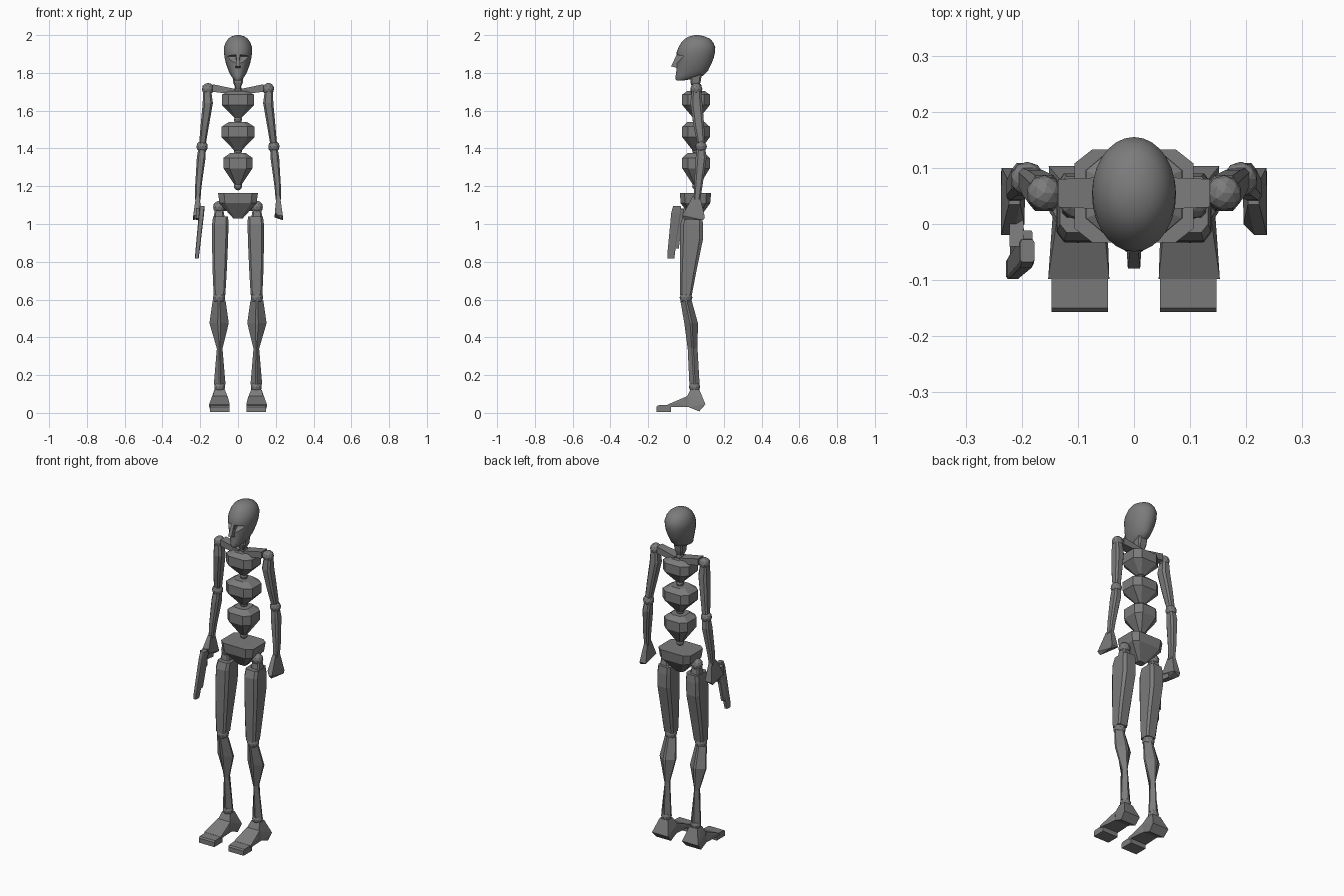
import bpy, bmesh, math

mat = bpy.data.materials.new("dark_grey")
mat.diffuse_color = (0.2, 0.2, 0.2, 1)


def finish(name, bm):
    bmesh.ops.remove_doubles(bm, verts=bm.verts, dist=1e-5)
    bmesh.ops.recalc_face_normals(bm, faces=bm.faces)
    me = bpy.data.meshes.new(name)
    bm.to_mesh(me)
    bm.free()
    me.materials.append(mat)
    ob = bpy.data.objects.new(name, me)
    bpy.context.collection.objects.link(ob)
    return ob


def skin(name, loops):
    bm = bmesh.new()
    vs = [[bm.verts.new(p) for p in loop] for loop in loops]
    n = len(vs[0])
    for a, b in zip(vs, vs[1:]):
        for i in range(n):
            j = (i + 1) % n
            bm.faces.new((a[i], a[j], b[j], b[i]))
    bm.faces.new(vs[0])
    bm.faces.new(vs[-1])
    return finish(name, bm)


def loft(name, rings, c=0.3, s=1):
    """Rings are (x, y, z, half x, half y); c is the corner cut."""
    d = 1 - c
    shape = [(1, -d), (1, d), (d, 1), (-d, 1), (-1, d), (-1, -d), (-d, -1), (d, -1)]
    return skin(name, [[(s * (x + u * hx), y + v * hy, z) for u, v in shape]
                       for x, y, z, hx, hy in rings])


def hull(name, pts, s=1):
    bm = bmesh.new()
    for x, y, z in pts:
        bm.verts.new((s * x, y, z))
    bmesh.ops.convex_hull(bm, input=bm.verts)
    return finish(name, bm)


def prism(name, prof, x0, x1, s=1):
    return skin(name, [[(s * x, y, z) for y, z in prof] for x in (x0, x1)])


def ball(name, x, y, z, r, s=1):
    bm = bmesh.new()
    bmesh.ops.create_icosphere(bm, subdivisions=2, radius=r)
    for v in bm.verts:
        v.co.x += s * x
        v.co.y += y
        v.co.z += z
    return finish(name, bm)


# Skull: smooth stack of ovals (z, half width, front y, back y)
skull = [(1.76, .015, -.05, -.01), (1.767, .025, -.055, .03), (1.785, .037, -.055, .09),
         (1.81, .05, -.051, .116), (1.85, .064, -.05, .135), (1.88, .071, -.05, .147),
         (1.91, .075, -.049, .154), (1.935, .074, -.04, .155), (1.96, .066, -.025, .145),
         (1.98, .053, -.006, .128), (1.993, .034, .016, .1), (2.0, .01, .045, .068)]
N = 28
head = skin("head", [[(w * math.cos(i * math.tau / N),
                       (a + b) / 2 + (b - a) / 2 * math.sin(i * math.tau / N), z)
                      for i in range(N)] for z, w, a, b in skull])

# Slanted eye sockets cut into the face
for s in (-1, 1):
    cut = prism("socket_cutter", [(-.1, 1.908), (-.012, 1.888), (-.1, 1.80)], .01, .09, s)
    cut.hide_render = True
    m = head.modifiers.new("socket", 'BOOLEAN')
    m.operation, m.object, m.solver = 'DIFFERENCE', cut, 'EXACT'
    bpy.context.view_layer.objects.active = head
    bpy.ops.object.modifier_apply(modifier=m.name)
    bpy.data.objects.remove(cut)
bpy.ops.object.select_all(action='DESELECT')
head.select_set(True)
bpy.ops.object.shade_smooth_by_angle(angle=math.radians(35))

hull("nose", [(.007, -.045, 1.905), (-.007, -.045, 1.905), (.011, -.079, 1.835),
              (-.011, -.079, 1.835), (.014, -.03, 1.82), (-.014, -.03, 1.82)])
loft("neck", [(0, .055, 1.80, .03, .03), (0, .05, 1.75, .026, .027), (0, .05, 1.715, .012, .015)])

# Spine: three chest blocks joined by balls
for name, w, zs in (("upper_chest", .085, (1.705, 1.685, 1.63, 1.565)),
                    ("middle_chest", .087, (1.54, 1.515, 1.46, 1.39)),
                    ("lower_chest", .077, (1.375, 1.35, 1.295, 1.21))):
    loft(name, [(0, .053, zs[0], w * .55, .045), (0, .053, zs[1], w, .073),
                (0, .053, zs[2], w, .073), (0, .055, zs[3], .02, .02)], .42)
for z in (1.71, 1.553, 1.388, 1.2):
    ball("spine_joint", 0, .055, z, .022)

# Pelvis
loft("pelvis", [(0, .05, 1.165, .106, .083), (0, .05, 1.11, .098, .078),
                (0, .05, 1.03, .025, .02)], .3)

for s in (-1, 1):
    # Collar bone and arm
    hull("collar_bone", [(.015, .025, 1.685), (.015, .085, 1.685), (.015, .025, 1.715),
                         (.015, .085, 1.715), (.135, .03, 1.70), (.135, .08, 1.70),
                         (.135, .03, 1.74), (.135, .08, 1.74)], s)
    ball("shoulder", .16, .055, 1.715, .032, s)
    loft("upper_arm", [(.163, .055, 1.70, .022, .025), (.16, .055, 1.64, .027, .032),
                       (.176, .068, 1.52, .022, .028), (.188, .08, 1.425, .018, .02)], .4, s)
    ball("elbow", .19, .08, 1.41, .031, s)
    loft("forearm", [(.19, .08, 1.40, .02, .022), (.195, .08, 1.35, .023, .029),
                     (.21, .065, 1.2, .017, .022), (.213, .058, 1.13, .014, .018)], .4, s)
    hull("hand", [(.203, .035, 1.145), (.203, .075, 1.145), (.223, .035, 1.145),
                  (.223, .075, 1.145), (.195, .0, 1.06), (.235, .0, 1.06),
                  (.194, .1, 1.035), (.236, .1, 1.035), (.215, -.02, 1.045),
                  (.237, -.02, 1.045), (.225, -.01, 1.025), (.237, .09, 1.02)], s)

    # Leg
    hull("hip_stem", [(.05, .025, 1.1), (.05, .06, 1.1), (.05, .04, 1.07),
                      (.1, .025, 1.11), (.1, .06, 1.11), (.1, .04, 1.07)], s)
    ball("hip", .10, .04, 1.09, .033, s)
    loft("hip_neck", [(.1, .04, 1.08, .022, .022), (.1, .04, 1.03, .03, .03)], .3, s)
    loft("thigh", [(.092, .035, 1.04, .04, .05), (.094, .03, 1.0, .043, .06),
                   (.095, .029, .92, .043, .061), (.097, .01, .74, .037, .043),
                   (.098, 0, .625, .031, .031)], .3, s)
    ball("knee", .10, 0, .61, .034, s)
    loft("shin", [(.1, 0, .595, .034, .03), (.1, .027, .475, .051, .036),
                  (.097, .035, .34, .015, .026), (.097, .045, .15, .031, .027)], .85, s)
    ball("ankle", .097, .045, .138, .03, s)

    # Foot: narrow ankle spreading to a heel and a sloping instep
    hull("heel", [(.07, .025, .125), (.124, .025, .125), (.07, .07, .125), (.124, .07, .125),
                  (.046, .103, .045), (.152, .103, .045), (.05, .07, .008), (.148, .07, .008),
                  (.053, .015, .03), (.145, .015, .03), (.055, .005, .085), (.135, .005, .085)], s)
    hull("instep", [(.055, .01, .09), (.137, .01, .09), (.053, .015, .03), (.145, .015, .03),
                    (.046, -.04, .055), (.149, -.04, .055), (.044, -.098, .044),
                    (.153, -.098, .044), (.044, -.098, .032), (.153, -.098, .032)], s)
    prism("toe_block", [(-.157, .005), (-.157, .032), (-.15, .04), (-.08, .044),
                        (-.08, .005)], .046, .147, s)

# Pistol pointing down in one hand
loft("pistol_slide", [(-.19, -.048, 1.095, .013, .02), (-.193, -.052, 1.06, .014, .026),
                      (-.215, -.078, .85, .011, .02), (-.218, -.08, .817, .01, .018)], .25)
loft("pistol_frame", [(-.192, -.03, 1.08, .011, .018), (-.212, -.056, .87, .009, .018)], .15)
hull("pistol_grip", [(x, y, z) for x in (-.222, -.197)
                     for y, z in ((-.04, 1.085), (-.04, 1.03), (.05, 1.075), (.05, 1.02))])
prism("trigger_guard", [(-.03, .99), (-.008, .99), (-.008, 1.04), (-.015, 1.04),
                        (-.015, .998), (-.03, .998)], -.208, -.196)
